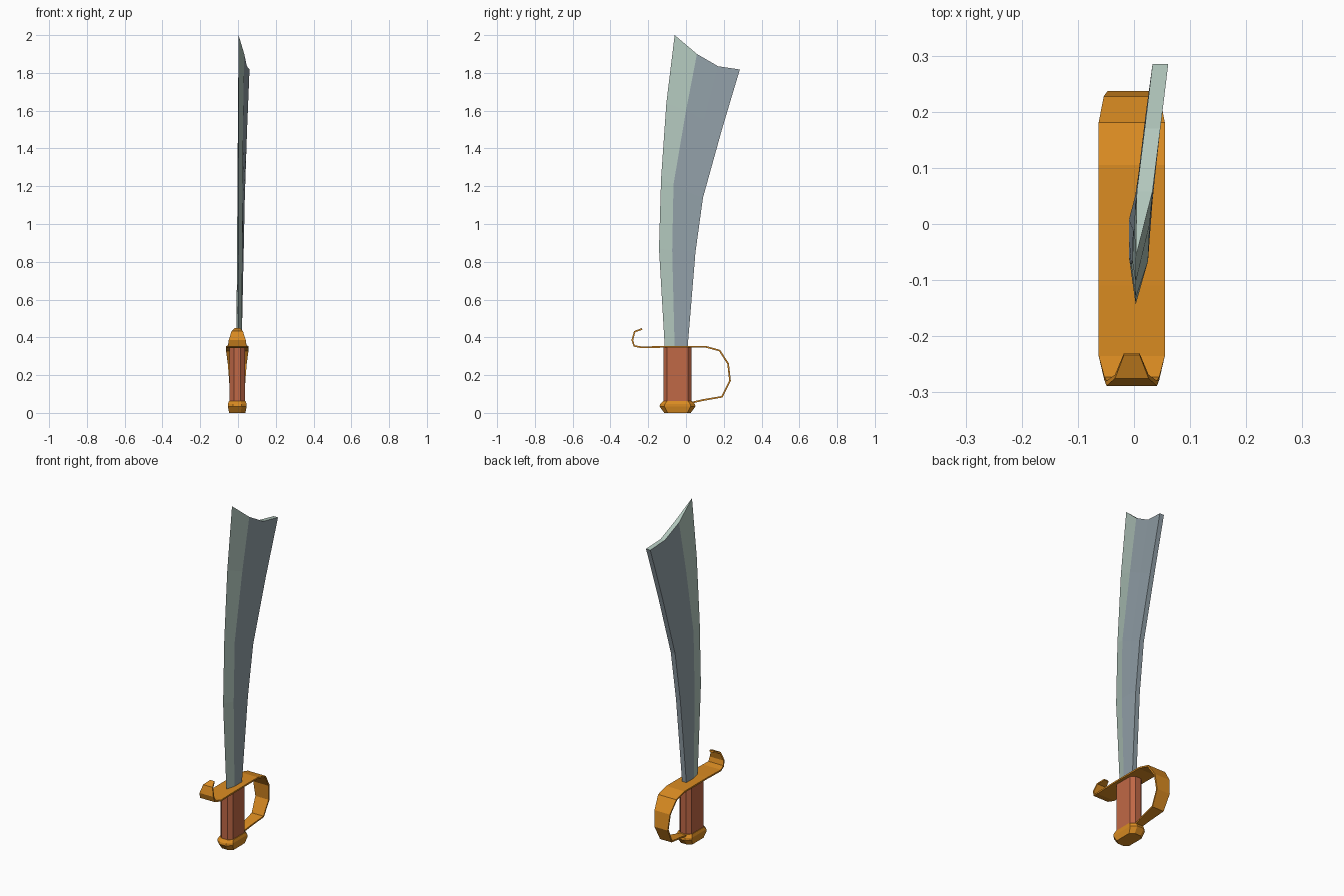
import bpy, bmesh

if "Cube" in bpy.data.objects:
    bpy.data.objects.remove(bpy.data.objects["Cube"])


def material(name, r, g, b):
    # sRGB 0-255 to linear
    lin = [((c / 255 + 0.055) / 1.055) ** 2.4 for c in (r, g, b)]
    m = bpy.data.materials.new(name)
    m.diffuse_color = (*lin, 1)
    m.use_nodes = True
    m.node_tree.nodes["Principled BSDF"].inputs["Base Color"].default_value = m.diffuse_color
    return m


STEEL = material("blue grey steel", 146, 160, 168)
EDGE = material("pale green steel", 178, 199, 189)
GOLD = material("gold", 219, 140, 34)
GRIP = material("red brown leather", 192, 104, 70)


def loft(name, rings, mats, rule=None):
    """Skin closed rings of equal length and cap both ends.
    rule(segment) gives the material index; segment -1 is the last cap."""
    bm = bmesh.new()
    vs = [[bm.verts.new(p) for p in ring] for ring in rings]
    n = len(rings[0])
    for a, b in zip(vs, vs[1:]):
        for i in range(n):
            j = (i + 1) % n
            f = bm.faces.new((a[i], a[j], b[j], b[i]))
            f.material_index = rule(i) if rule else 0
    bm.faces.new(vs[0][::-1])
    cap = bm.faces.new(vs[-1])
    cap.material_index = rule(-1) if rule else 0
    bmesh.ops.recalc_face_normals(bm, faces=bm.faces[:])
    bmesh.ops.triangulate(bm, faces=[f for f in bm.faces if len(f.verts) > 4])
    me = bpy.data.meshes.new(name)
    bm.to_mesh(me)
    bm.free()
    for m in mats:
        me.materials.append(m)
    ob = bpy.data.objects.new(name, me)
    bpy.context.collection.objects.link(ob)
    return ob


CX, CY = -0.004, -0.045   # grip axis


def octagon(hx, hy, z, fx=0.45, fy=0.73):
    """Octagon stretched along y."""
    pts = [(hx, -hy * fy), (hx, hy * fy), (hx * fx, hy), (-hx * fx, hy),
           (-hx, hy * fy), (-hx, -hy * fy), (-hx * fx, -hy), (hx * fx, -hy)]
    return [(CX + x, CY + y, z) for x, y in pts]


# Blade: (y, z) of cutting edge, (x, y, z) of ridge, mid flat and spine
T = 0.014
stations = [
    ((-0.112, 0.34), (0.005, -0.06, 0.34), (0.005, -0.025, 0.34), (0.005, 0.008, 0.34)),
    ((-0.143, 0.87), (0.009, -0.073, 0.86), (0.012, -0.01, 0.86), (0.016, 0.05, 0.85)),
    ((-0.132, 1.24), (0.011, -0.066, 1.21), (0.016, 0.01, 1.17), (0.022, 0.09, 1.14)),
    ((-0.104, 1.64), (0.014, 0.0, 1.60), (0.023, 0.095, 1.55), (0.034, 0.19, 1.50)),
    ((-0.06, 2.0), (0.019, 0.058, 1.90), (0.033, 0.17, 1.835), (0.047, 0.285, 1.818)),
]
rings = []
for (ey, ez), *thick in stations:
    right = [(x + T, y, z) for x, y, z in thick]
    left = [(x - T, y, z) for x, y, z in reversed(thick)]
    rings.append([(0.003, ey, ez)] + right + left)
loft("blade", rings, [STEEL, EDGE], lambda i: 1 if i in (-1, 0, 6) else 0)

# Guard: bent strap of (y, z, half width), from front hook to pommel
path = [(-0.232, 0.445, 0.014), (-0.272, 0.43, 0.030), (-0.284, 0.385, 0.045),
        (-0.275, 0.355, 0.049), (-0.235, 0.347, 0.059), (-0.11, 0.350, 0.059),
        (0.105, 0.350, 0.059), (0.178, 0.33, 0.059), (0.223, 0.26, 0.050),
        (0.233, 0.17, 0.043), (0.19, 0.085, 0.038), (0.09, 0.068, 0.028),
        (0.02, 0.052, 0.020)]
rings = []
for i, (y, z, w) in enumerate(path):
    a, b = path[max(i - 1, 0)], path[min(i + 1, len(path) - 1)]
    dy, dz = b[0] - a[0], b[1] - a[1]
    d = (dy * dy + dz * dz) ** 0.5
    ny, nz = -dz / d * 0.0045, dy / d * 0.0045
    rings.append([(CX + sx * w, y + s * ny, z + s * nz)
                  for sx, s in ((-1, -1), (1, -1), (1, 1), (-1, 1))])
loft("guard", rings, [GOLD])

# Grip
loft("grip", [octagon(0.040, 0.075, 0.05), octagon(0.040, 0.075, 0.347)], [GRIP])

# Pommel
loft("pommel", [octagon(0.043, 0.070, 0.0), octagon(0.050, 0.095, 0.034),
                octagon(0.050, 0.092, 0.046), octagon(0.044, 0.076, 0.062)], [GOLD])
